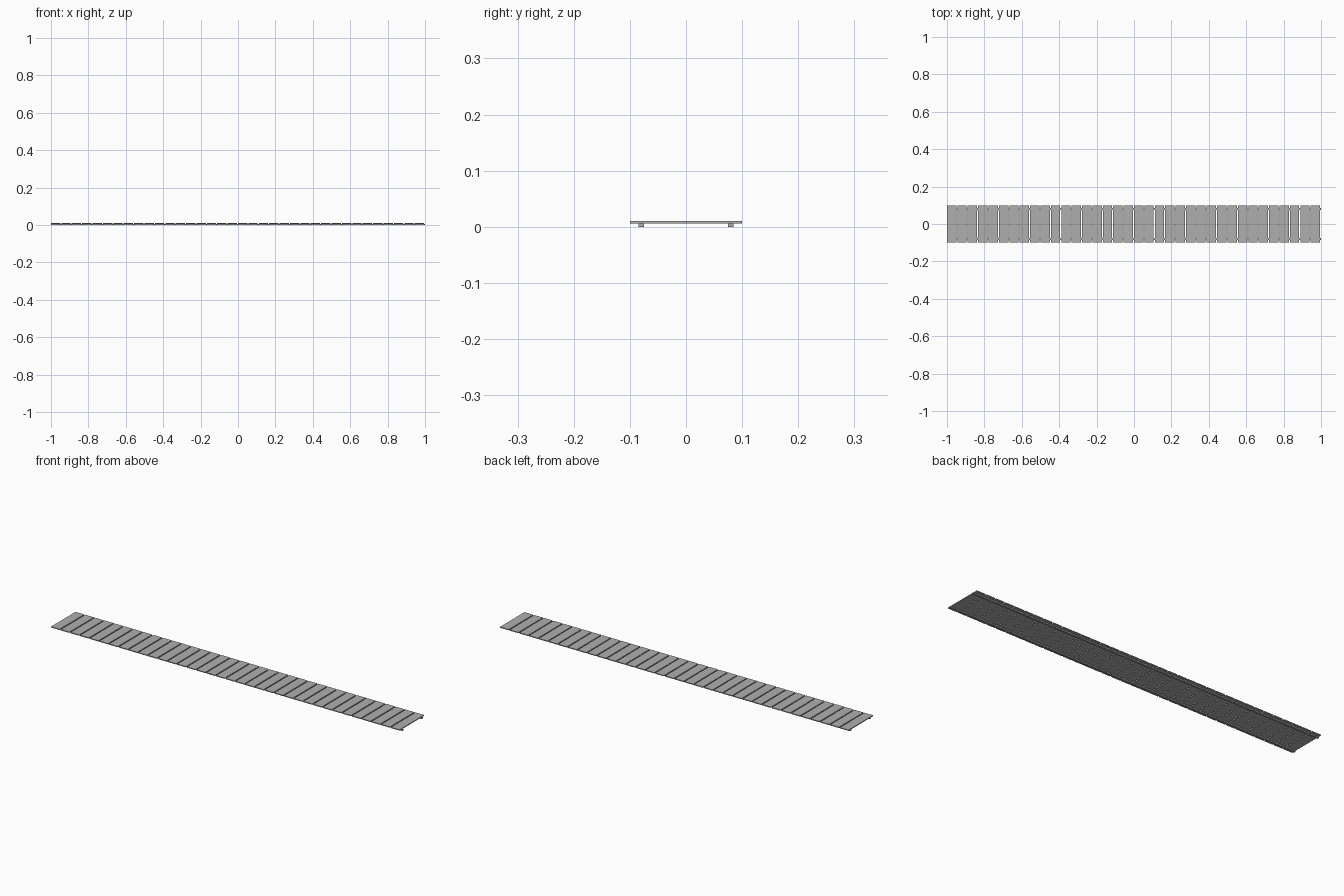
import bpy

if "Cube" in bpy.data.objects:
    bpy.data.objects.remove(bpy.data.objects["Cube"])

# Darker weathered grey shared by all parts
grey = bpy.data.materials.new("dark_grey")
grey.diffuse_color = (0.43, 0.43, 0.43, 1)
grey.use_nodes = True
grey.node_tree.nodes["Principled BSDF"].inputs["Base Color"].default_value = grey.diffuse_color


def box(name, x0, x1, y0, y1, z0, z1):
    bpy.ops.mesh.primitive_cube_add(size=1, location=((x0 + x1) / 2, (y0 + y1) / 2, (z0 + z1) / 2))
    ob = bpy.context.object
    ob.name = name
    ob.scale = (x1 - x0, y1 - y0, z1 - z0)
    bpy.ops.object.transform_apply(location=False, rotation=False, scale=True)
    ob.data.materials.append(grey)
    return ob


COUNT = 36
PITCH = 2 / COUNT
GAP = 0.0056
RAIL_TOP = 0.006
PLANK_TOP = 0.0105

# Two long support beams under the deck
for side, label in ((-1, "front"), (1, "back")):
    y = side * 0.08
    box(label + "_beam", -1, 1, y - 0.005, y + 0.005, 0, RAIL_TOP)

# Row of cross planks, each followed by a narrow gap
plank = box("deck_planks", -1, -1 + PITCH - GAP, -0.1, 0.1, RAIL_TOP, PLANK_TOP)
row = plank.modifiers.new("row", 'ARRAY')
row.count = COUNT
row.use_relative_offset = False
row.use_constant_offset = True
row.constant_offset_displace = (PITCH, 0, 0)
